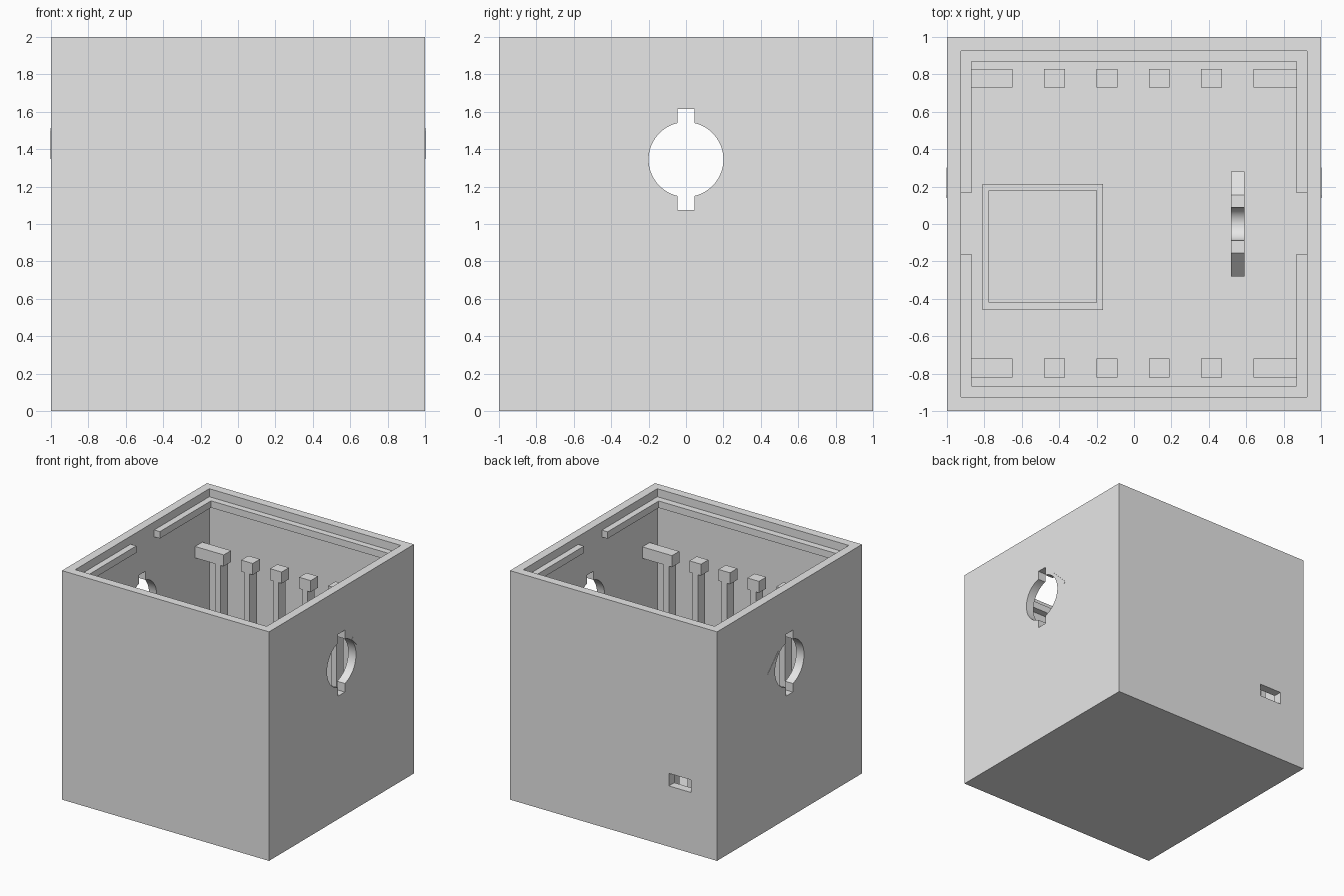
import bpy, bmesh, math
from mathutils import Matrix, Vector

if "Cube" in bpy.data.objects:
    bpy.data.objects.remove(bpy.data.objects["Cube"], do_unlink=True)

grey = bpy.data.materials.new("light_grey")
grey.use_nodes = True
grey.diffuse_color = (0.8, 0.8, 0.8, 1)
grey.node_tree.nodes["Principled BSDF"].inputs["Base Color"].default_value = (0.8, 0.8, 0.8, 1)

WALL, FLOOR = 0.925, 0.075
AXIS_Z = 1.345


def finish(name, bm):
    bmesh.ops.recalc_face_normals(bm, faces=bm.faces[:])
    mesh = bpy.data.meshes.new(name)
    bm.to_mesh(mesh)
    bm.free()
    mesh.materials.append(grey)
    obj = bpy.data.objects.new(name, mesh)
    bpy.context.collection.objects.link(obj)
    return obj


def add_box(bm, x, y, z):
    size = Vector((x[1] - x[0], y[1] - y[0], z[1] - z[0]))
    mid = Vector((sum(x), sum(y), sum(z))) / 2
    bmesh.ops.create_cube(bm, size=1, matrix=Matrix.Translation(mid) @ Matrix.Diagonal(size.to_4d()))


def box(name, *ranges):
    bm = bmesh.new()
    add_box(bm, *ranges)
    return finish(name, bm)


def extrude_x(name, profile, x0, x1):
    """Extrude a (y, z) outline along x."""
    bm = bmesh.new()
    face = bm.faces.new([bm.verts.new((x0, y, z)) for y, z in profile])
    new = bmesh.ops.extrude_face_region(bm, geom=[face])["geom"]
    bmesh.ops.translate(bm, vec=(x1 - x0, 0, 0), verts=[v for v in new if isinstance(v, bmesh.types.BMVert)])
    return finish(name, bm)


def cut(target, cutter):
    cutter.hide_render = True
    mod = target.modifiers.new("cut", "BOOLEAN")
    mod.operation, mod.solver, mod.object = "DIFFERENCE", "EXACT", cutter
    bpy.context.view_layer.objects.active = target
    bpy.ops.object.modifier_apply(modifier=mod.name)
    bpy.data.objects.remove(cutter, do_unlink=True)


def smooth(obj):
    bpy.ops.object.select_all(action="DESELECT")
    obj.select_set(True)
    bpy.context.view_layer.objects.active = obj
    bpy.ops.object.shade_smooth_by_angle(angle=math.radians(30))


# Open-topped case
case = box("case", (-1, 1), (-1, 1), (0, 2))
cut(case, box("cavity", (-WALL, WALL), (-WALL, WALL), (FLOOR, 2.2)))

# Keyed round opening through both side walls
half_slot, radius, reach = 0.045, 0.2, 0.27
start = math.asin(half_slot / radius)
arc = [start + (math.pi - 2 * start) * i / 32 for i in range(33)]
right = [(radius * math.sin(a), radius * math.cos(a)) for a in arc]
right = [(half_slot, reach)] + right + [(half_slot, -reach)]
outline = right + [(-y, -z) for y, z in right]
cut(case, extrude_x("keyhole", [(y, z + AXIS_Z) for y, z in outline], -1.2, 1.2))

# Cable port in the back wall
cut(case, box("cable_port_cut", (-0.75, -0.535), (0.85, 1.1), (0.53, 0.64)))
smooth(case)

# Lid ledge, interrupted above the side openings
ledge = box("lid_ledge", (-WALL, WALL), (-WALL, WALL), (1.87, 1.93))
cut(ledge, box("ledge_opening", (-0.87, 0.87), (-0.866, 0.87), (1.8, 2)))
cut(ledge, box("ledge_gap", (-1, 1), (-0.16, 0.165), (1.8, 2)))

# Slanted stop plates set in the side walls
for side, label in ((-1, "right"), (1, "left")):
    bm = bmesh.new()
    turn = Matrix.Translation((side * 0.964, 0.221, 1.43)) @ Matrix.Rotation(math.radians(-45), 4, "X")
    bmesh.ops.create_cube(bm, size=1, matrix=turn @ Matrix.Diagonal((0.076, 0.21, 0.022, 1)))
    finish(label + "_stop_plate", bm)

# Rows of posts with square heads; the end heads reach the side walls
for row, y in (("front", (-0.82, -0.72)), ("back", (0.73, 0.83))):
    for i in range(6):
        x = -0.705 + 0.28 * i
        head = [x - 0.056, x + 0.056]
        if i == 0:
            head[0] = -WALL
        if i == 5:
            head[1] = WALL
        bm = bmesh.new()
        add_box(bm, (x - 0.025, x + 0.025), y, (FLOOR, 1.47))
        add_box(bm, head, y, (1.47, 1.57))
        finish(f"{row}_post_{i + 1}", bm)

# Shallow tray on the floor
tray = box("floor_tray", (-0.81, -0.165), (-0.46, 0.215), (FLOOR, 0.35))
cut(tray, box("tray_cavity", (-0.775, -0.2), (-0.42, 0.18), (FLOOR, 0.5)))

# Upright cradle with a round notch
top, notch = 0.55, 0.088
groove = [math.pi * i / 24 for i in range(25)]
side_pts = [(0.28, FLOOR), (0.28, top - 0.125), (0.155, top)]
profile = side_pts + [(notch * math.cos(a), top - notch * math.sin(a)) for a in groove]
profile += [(-y, z) for y, z in reversed(side_pts)]
smooth(extrude_x("shaft_cradle", profile, 0.518, 0.59))
